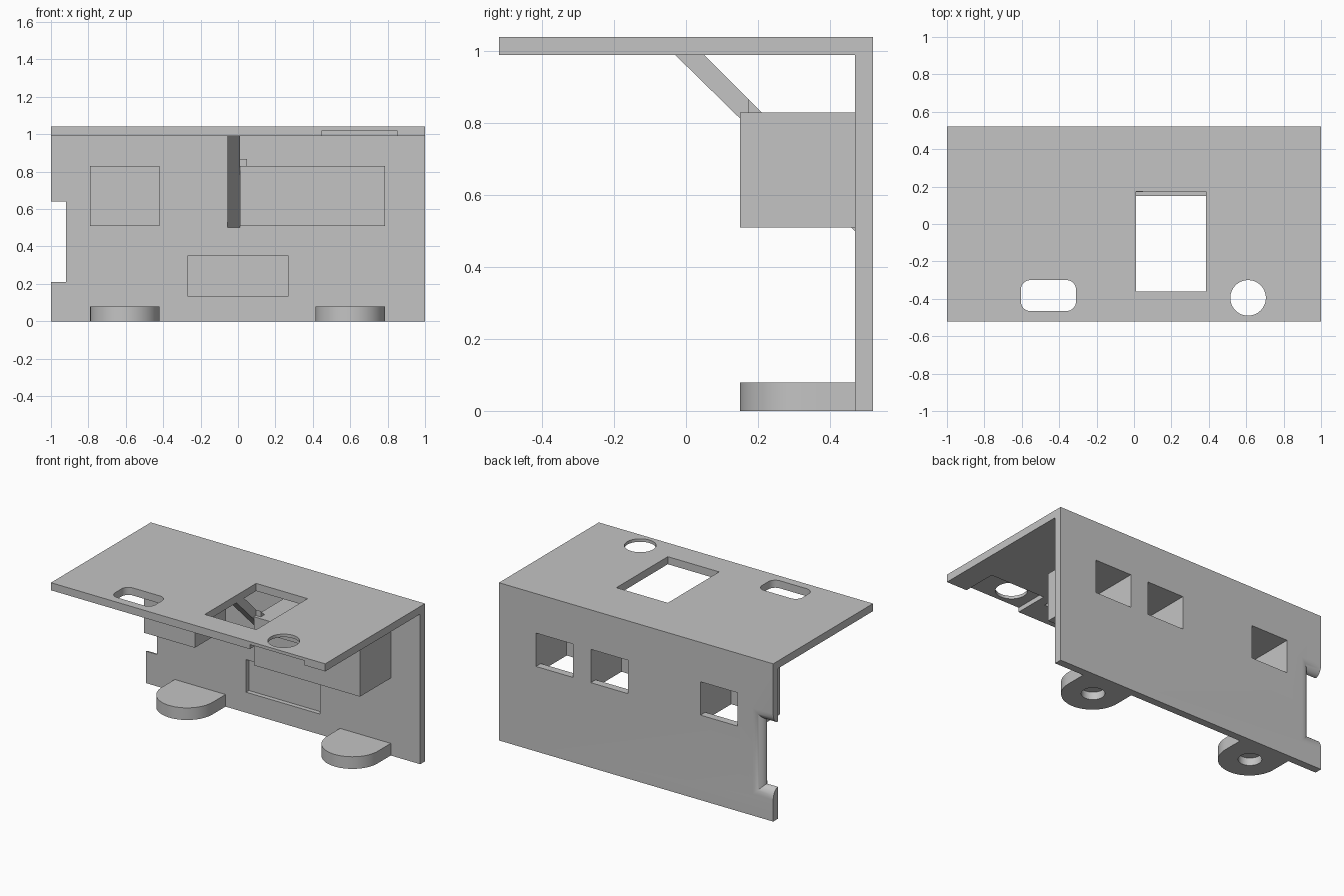
import bpy, bmesh, math
from mathutils import Vector

cube = bpy.data.objects.get("Cube")
if cube:
    bpy.data.objects.remove(cube, do_unlink=True)

grey = bpy.data.materials.new("plain grey")
grey.use_nodes = True
grey.diffuse_color = (0.55, 0.55, 0.55, 1)
grey.node_tree.nodes["Principled BSDF"].inputs["Base Color"].default_value = grey.diffuse_color


def loft(name, rings):
    """Closed solid through a list of equal-length rings of points."""
    bm = bmesh.new()
    loops = [[bm.verts.new(p) for p in ring] for ring in rings]
    n = len(loops[0])
    for a, b in zip(loops, loops[1:]):
        for i in range(n):
            j = (i + 1) % n
            bm.faces.new((a[i], a[j], b[j], b[i]))
    bm.faces.new(loops[0])
    bm.faces.new(loops[-1])
    bmesh.ops.recalc_face_normals(bm, faces=bm.faces)
    mesh = bpy.data.meshes.new(name)
    bm.to_mesh(mesh)
    bm.free()
    mesh.materials.append(grey)
    ob = bpy.data.objects.new(name, mesh)
    bpy.context.collection.objects.link(ob)
    return ob


def prism_x(name, profile, x0, x1):
    return loft(name, [[(x, y, z) for y, z in profile] for x in (x0, x1)])


def prism_z(name, outline, z0, z1):
    return loft(name, [[(x, y, z) for x, y in outline] for z in (z0, z1)])


def box(name, x0, x1, y0, y1, z0, z1):
    return prism_z(name, [(x0, y0), (x1, y0), (x1, y1), (x0, y1)], z0, z1)


def arc(cx, cy, r, start, end, steps):
    angles = [math.radians(start + (end - start) * i / steps) for i in range(steps + 1)]
    return [(cx + r * math.cos(a), cy + r * math.sin(a)) for a in angles]


def circle(cx, cy, r):
    return arc(cx, cy, r, 0, 360, 48)[:-1]


def cut(ob, cutter):
    cutter.hide_render = True
    mod = ob.modifiers.new("cut", "BOOLEAN")
    mod.operation, mod.solver, mod.object = "DIFFERENCE", "EXACT", cutter
    bpy.context.view_layer.objects.active = ob
    bpy.ops.object.modifier_apply(modifier=mod.name)
    bpy.data.objects.remove(cutter, do_unlink=True)


def smooth(ob):
    bpy.ops.object.select_all(action="DESELECT")
    ob.select_set(True)
    bpy.context.view_layer.objects.active = ob
    bpy.ops.object.shade_smooth_by_angle(angle=math.radians(30))


FRONT, BACK, WALL = -0.52, 0.52, 0.47    # depth planes
TOP, UNDER = 1.04, 0.99                  # top panel
BOX_FRONT, BOX_LOW, BOX_HIGH = 0.15, 0.51, 0.83
T = 0.05                                 # wall thickness

# Top panel and back wall as one angle profile
shell = prism_x("shell", [(FRONT, UNDER), (FRONT, TOP), (BACK, TOP), (BACK, 0),
                          (WALL, 0), (WALL, UNDER)], -1, 1)

# Openings in the top panel
cut(shell, box("window_cutter", 0.01, 0.385, -0.36, 0.175, 0.9, 1.1))
cut(shell, prism_z("round_cutter", circle(0.61, -0.395, 0.095), 0.9, 1.1))
slot = []
for cx, cy, start in ((-0.36, -0.35, 0), (-0.555, -0.35, 90),
                      (-0.555, -0.415, 180), (-0.36, -0.415, 270)):
    slot += arc(cx, cy, 0.05, start, start + 90, 8)
cut(shell, prism_z("slot_cutter", slot, 0.9, 1.1))

# Shallow pocket under the front edge, and recess in the back wall
cut(shell, box("pocket_cutter", 0.45, 0.85, -0.6, -0.29, 0.9, 1.02))
cut(shell, box("recess_cutter", -0.27, 0.27, 0.4, 0.5, 0.135, 0.35))

# Side notch, flaring towards the back with a rounded edge
rings = []
for y, flare in [(0.4, 0)] + [(WALL + T * math.sin(a), 0.07 * (1 - math.cos(a)))
                             for a in (math.pi / 2 * i / 10 for i in range(11))] + [(0.6, 0.07)]:
    x, low, high = -0.92 + flare, 0.21 - flare, 0.64 + flare
    rings.append([(-1.2, y, low), (x, y, low), (x, y, high), (-1.2, y, high)])
cut(shell, loft("notch_cutter", rings))

# Hollow housings, open through the back wall and downwards
housings = (("right_housing", -0.79, -0.42, (-0.74,)),
            ("left_housing", 0.01, 0.785, (0.06, 0.46)))
for name, x0, x1, cells in housings:
    housing = box(name, x0, x1, BOX_FRONT, WALL, BOX_LOW, BOX_HIGH)
    for cx in cells:
        cell = (cx, cx + 0.27, BOX_FRONT + T)
        cut(housing, box("cell_cutter", *cell, 0.6, 0.4, BOX_HIGH - T))
        cut(shell, box("port_cutter", *cell, 0.6, BOX_LOW + T, BOX_HIGH - T))

# Diagonal brace from the top panel to the back wall
prism_x("brace", [(-0.03, UNDER), (0.05, UNDER), (WALL, 0.57), (WALL, 0.5)], -0.055, 0.01)
prism_x("brace_stub", [(0.172, BOX_HIGH), (0.172, 0.868), (0.21, BOX_HIGH)], 0.01, 0.047)

# Rounded feet with blind holes underneath
for name, x in (("right_foot", -0.605), ("left_foot", 0.6)):
    r = 0.185
    outline = [(x + r, WALL), (x - r, WALL)] + arc(x, BOX_FRONT + r, r, 180, 360, 32)
    foot = prism_z(name, outline, 0, 0.08)
    cut(foot, prism_z("hole_cutter", circle(x, 0.34, 0.07), -0.1, 0.05))
    smooth(foot)
smooth(shell)
